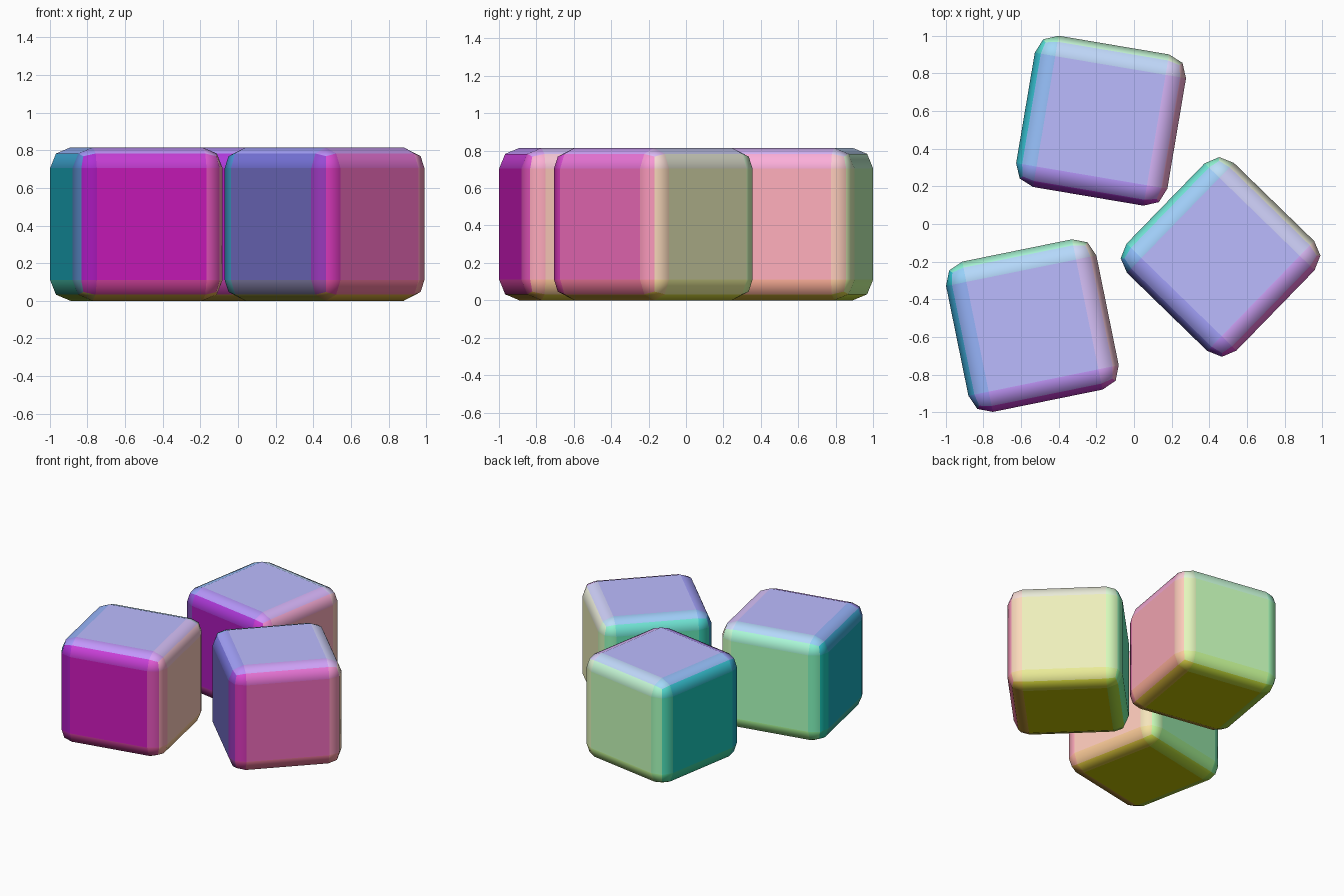
import bpy
from math import radians

if "Cube" in bpy.data.objects:
    bpy.data.objects.remove(bpy.data.objects["Cube"])

SIZE = 0.815
BEVEL = 0.11


def tint_material(normal):
    # Colour follows the direction a face looks: x red, y green, z blue
    rgb = [round(0.5 + 0.5 * c, 2) for c in normal]
    name = "tint_%.2f_%.2f_%.2f" % tuple(rgb)
    mat = bpy.data.materials.get(name) or bpy.data.materials.new(name)
    mat.diffuse_color = (*rgb, 1)
    mat.use_nodes = True
    mat.node_tree.nodes["Principled BSDF"].inputs["Base Color"].default_value = mat.diffuse_color
    return mat


def rounded_cube(name, x, y, angle):
    bpy.ops.mesh.primitive_cube_add(size=SIZE, location=(x, y, SIZE / 2),
                                    rotation=(0, 0, radians(angle)))
    cube = bpy.context.object
    cube.name = name
    bpy.ops.object.shade_smooth()
    # Two-step rounded edges, large faces kept flat in shading
    bevel = cube.modifiers.new("edge_bevel", 'BEVEL')
    bevel.width = BEVEL
    bevel.segments = 2
    bevel.harden_normals = True
    bpy.ops.object.modifier_apply(modifier=bevel.name)
    # One tint per facing direction
    mesh = cube.data
    turn = cube.rotation_euler.to_matrix()
    slots = {}
    for face in mesh.polygons:
        mat = tint_material(turn @ face.normal)
        if mat.name not in slots:
            slots[mat.name] = len(slots)
            mesh.materials.append(mat)
        face.material_index = slots[mat.name]
    return cube


# Three loose cubes resting on the ground
rounded_cube("front_left_cube", -0.54, -0.54, 11.5)
rounded_cube("back_cube", -0.175, 0.549, -9.6)
rounded_cube("right_cube", 0.46, -0.175, 45.8)
